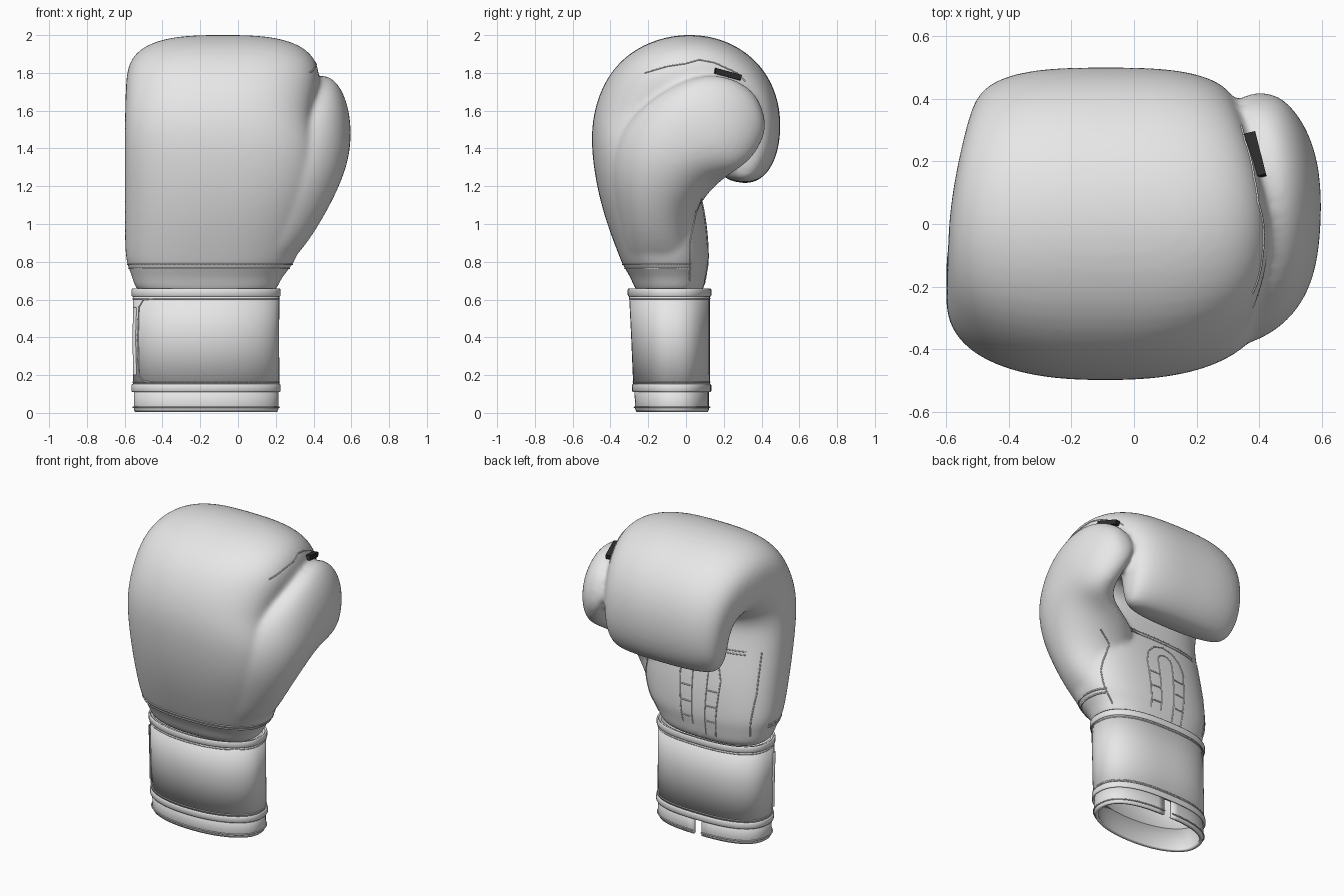
import bpy, bmesh, math
from mathutils import Vector
from mathutils.bvhtree import BVHTree

cube = bpy.data.objects.get("Cube")
if cube:
    bpy.data.objects.remove(cube, do_unlink=True)


def material(name, grey):
    m = bpy.data.materials.new(name)
    m.use_nodes = True
    m.diffuse_color = (grey, grey, grey, 1)
    m.node_tree.nodes["Principled BSDF"].inputs["Base Color"].default_value = (grey, grey, grey, 1)
    return m


LEATHER = material("pale grey leather", 0.8)
TAB = material("black webbing", 0.025)
LINING = material("white lining", 1.0)


def add_object(name, data, mat):
    ob = bpy.data.objects.new(name, data)
    bpy.context.collection.objects.link(ob)
    data.materials.append(mat)
    return ob


def finish(bm, name, mat, smooth=True):
    bmesh.ops.recalc_face_normals(bm, faces=bm.faces)
    for f in bm.faces:
        f.smooth = smooth
    me = bpy.data.meshes.new(name)
    bm.to_mesh(me)
    bm.free()
    return add_object(name, me, mat)


def section(oy, oz, iy, iz, xl, xr, outer=2.5, inner=2.6, sides=48, gap=0.0):
    """Rounded cross-section between an outer and an inner point."""
    mid = Vector(((xl + xr) / 2, (oy + iy) / 2, (oz + iz) / 2))
    half = Vector((0, (oy - iy) / 2, (oz - iz) / 2))
    pts = []
    for i in range(sides):
        t = i / (sides - 1) if gap else i / sides
        a = -math.pi / 2 + gap + t * (math.tau - 2 * gap)
        c, s = math.cos(a), math.sin(a)
        power = outer if s > 0 else inner
        u = math.copysign(abs(c) ** (2 / power), c)
        v = math.copysign(abs(s) ** (2 / power), s)
        pts.append(mid + half * v + Vector((u * (xr - xl) / 2, 0, 0)))
    return pts


def loft(bm, rings, cap=True, closed=True):
    loops = [[bm.verts.new(p) for p in r] for r in rings]
    n = len(loops[0])
    for a, b in zip(loops, loops[1:]):
        for i in range(n if closed else n - 1):
            j = (i + 1) % n
            bm.faces.new((a[i], a[j], b[j], b[i]))
    if cap:
        bm.faces.new(loops[0][::-1])
        bm.faces.new(loops[-1])


# Padded mitt: hand curling over into the fist, and thumb
HAND = [(-.26, .6, .09, .6, -.53, .2), (-.28, .7, .1, .7, -.555, .215),
        (-.33, .77, .115, .77, -.58, .28), (-.35, .82, .12, .82, -.598, .31),
        (-.42, 1, .11, 1, -.6, .37), (-.475, 1.2, .07, 1.2, -.6, .43),
        (-.505, 1.42, .03, 1.36, -.6, .43), (-.492, 1.6, .03, 1.42, -.6, .38),
        (-.42, 1.79, .05, 1.46, -.598, .4), (-.27, 1.94, .08, 1.48, -.595, .43),
        (-.04, 2.015, .1, 1.49, -.59, .435), (.19, 1.99, .13, 1.48, -.57, .405),
        (.37, 1.88, .15, 1.46, -.545, .365), (.475, 1.72, .16, 1.42, -.525, .34),
        (.508, 1.54, .16, 1.36, -.51, .33), (.488, 1.37, .17, 1.3, -.495, .32),
        (.43, 1.26, .2, 1.24, -.46, .3), (.35, 1.212, .27, 1.22, -.4, .25)]
THUMB = [(-.28, .72, .08, .72, -.1, .2), (-.33, .88, .04, .86, -.1, .35),
         (-.37, 1.05, .03, 1.01, -.1, .45), (-.41, 1.25, .08, 1.12, -.06, .53),
         (-.385, 1.46, .16, 1.21, -.02, .583), (-.23, 1.63, .23, 1.26, .27, .597),
         (-.05, 1.745, .29, 1.3, .32, .598), (.12, 1.8, .35, 1.35, .33, .572),
         (.28, 1.765, .4, 1.43, .33, .52), (.39, 1.67, .43, 1.52, .33, .455)]
bm = bmesh.new()
for s in HAND:
    if s[0] == HAND[0][0]:
        loft(bm, [section(*h, 2.4 if h[0] < -.4 or h[1] < 1.3 else 2.9) for h in HAND])
loft(bm, [section(*s, 2.1, 2.1) for s in THUMB])
mitt = finish(bm, "padded_mitt", LEATHER)
mod = mitt.modifiers.new("round", 'SUBSURF')
mod.levels = mod.render_levels = 2
mod = mitt.modifiers.new("merge", 'REMESH')
mod.mode, mod.voxel_size, mod.use_smooth_shade = 'VOXEL', 0.014, True
mod = mitt.modifiers.new("soften", 'SMOOTH')
mod.factor, mod.iterations = 0.5, 12
bpy.context.view_layer.update()
graph = bpy.context.evaluated_depsgraph_get()
skin = BVHTree.FromObject(mitt, graph)


def project(p, d):
    hit, normal, _, _ = skin.ray_cast(Vector(p), Vector(d))
    return (hit, normal) if hit else (None, None)


def seam(name, points, radius=0.004, cyclic=False):
    cu = bpy.data.curves.new(name, 'CURVE')
    cu.dimensions, cu.bevel_depth, cu.bevel_resolution = '3D', radius, 1
    sp = cu.splines.new('POLY')
    sp.points.add(len(points) - 1)
    for q, p in zip(sp.points, points):
        q.co = (*p, 1)
    sp.use_cyclic_u = cyclic
    return add_object(name, cu, LEATHER)


def skin_seam(name, path, place, d, steps=8):
    """Drop a flat path onto the mitt along direction d."""
    pts = []
    for a, b in zip(path, path[1:]):
        for i in range(steps):
            t = i / steps
            hit, _ = project(place(a[0] + (b[0] - a[0]) * t, a[1] + (b[1] - a[1]) * t), d)
            if hit:
                pts.append(hit)
    if len(pts) > 1:
        seam(name, pts)


def on_palm(x, z):
    return (x, .16, z)


def on_side(y, z):
    return (1, y, z)


PALM, SIDE = (0, -1, 0), (-1, 0, 0)
MID = -.17

# Double welt around the back and sides of the padding
for k, z in enumerate((.765, .787)):
    pts = []
    for i in range(67):
        a = math.radians(167 + 222 * i / 66)
        d = Vector((math.cos(a), math.sin(a) * .6, 0))
        hit, _ = project(Vector((-.15, -.1, z)) + d * 2, -d)
        if hit:
            pts.append(hit)
    seam(f"base_welt_{k}", pts, .005)

# Seams on the thumb side, the palm and around the palm opening
skin_seam("thumb_seam", [(.02, .7), (.02, .9), (.05, 1.05), (.09, 1.15)], on_side, SIDE)
skin_seam("knuckle_seam", [(-.22, 1.8), (-.1, 1.835), (0, 1.85), (.07, 1.87),
                           (.15, 1.855), (.27, 1.8), (.32, 1.75)], on_side, SIDE)
skin_seam("palm_edge_seam", [(-.5, .72), (-.53, 1), (-.53, 1.3)], on_palm, PALM)
for z in (1.235, 1.255):
    skin_seam("palm_top_seam", [(-.45, z), (.15, z)], on_palm, PALM)
for k, w in enumerate((.055, .145)):
    top = 1.14 + k * .06
    arch = [(MID - w * .8, .68), (MID - w, top - w)]
    arch += [(MID - w * math.cos(a * math.pi / 6), top - w + w * math.sin(a * math.pi / 6)) for a in range(1, 6)]
    arch += [(MID + w, top - w), (MID + w * .8, .68)]
    skin_seam(f"palm_arch_{k}", arch, on_palm, PALM)
for s in (-1, 1):
    for k in range(3):
        z = .78 + k * .1
        skin_seam(f"palm_rung_{s}_{k}", [(MID + s * .055, z), (MID + s * .14, z)], on_palm, PALM)

# White lining showing in the palm opening
bm = bmesh.new()
rows = []
for i in range(17):
    t = i / 16
    w = .012 + .035 * t if t < .8 else .04 * math.sqrt(max(0, 1 - ((t - .8) / .2) ** 2)) + .002
    row = [project(on_palm(MID + w * s, .66 + .46 * t), PALM)[0] for s in (-1, 0, 1)]
    rows.append([bm.verts.new(p + Vector((0, .004, 0))) for p in row])
for a, b in zip(rows, rows[1:]):
    for i in (0, 1):
        bm.faces.new((a[i + 1], a[i], b[i], b[i + 1]))
finish(bm, "palm_opening", LINING)

# Vent eyelets on the palm and thumb
for k, (x, z) in enumerate([(-.1, 1.21), (0, 1.21), (.1, 1.21), (.3, 1.07), (.32, 1.15)]):
    hit, normal = project(on_palm(x, z), PALM)
    if hit:
        bm = bmesh.new()
        bmesh.ops.create_circle(bm, cap_ends=True, segments=12, radius=.009)
        eyelet = finish(bm, f"vent_eyelet_{k}", LEATHER, False)
        eyelet.location = hit + normal * .004
        eyelet.rotation_euler = normal.to_track_quat('Z', 'Y').to_euler()

# Webbing tab tying the thumb to the fist
bm = bmesh.new()
bmesh.ops.create_cube(bm, size=1)
tab = finish(bm, "thumb_tab", TAB, False)
tab.scale, tab.location = (.04, .145, .03), (.385, .22, 1.793)
tab.rotation_euler = (-.25, 0, .25)


CUFF_FRONT = 2.1


def cuff_ring(z, grow=0.0, gap=0.0):
    t = z / .66
    return section(-.268 - .03 * t - grow, z, .122 + grow, z, -.552 - grow, .214 + grow, CUFF_FRONT, 2.6, 72, gap)


def tube(name, profile, thickness, gap=0.0):
    bm = bmesh.new()
    loft(bm, [cuff_ring(z, g, gap) for z, g in profile], False, not gap)
    ob = finish(bm, name, LEATHER)
    mod = ob.modifiers.new("thickness", 'SOLIDIFY')
    mod.thickness, mod.offset = thickness, -1
    bpy.context.view_layer.objects.active = ob
    ob.select_set(True)
    bpy.ops.object.shade_smooth_by_angle(angle=math.radians(40))
    ob.select_set(False)


# Cuff: split inner sleeve, wrapped strap and its bound edges
tube("inner_sleeve", [(.005, -.006), (.02, 0), (.16, 0)], .02, .035)
tube("wrist_strap", [(.12, .005), (.4, .004), (.65, .005)], .02)
for name, z in (("strap_lower_binding", .11), ("strap_upper_binding", .615)):
    tube(name, [(z, .008), (z + .006, .012), (z + .037, .012), (z + .043, .008)], .012)
for k, z in enumerate((.03, .163, .605)):
    gap = .035 if k == 0 else 0
    seam(f"cuff_stitch_{k}", cuff_ring(z, .004, gap), .004, not gap)

# Overlapping flap end of the strap, at the pinky edge
flap = [(-.44, .605), (-.5, .6), (-.525, .56), (-.53, .4), (-.525, .2), (-.5, .165), (-.44, .163)]


def on_cuff(x, z):
    u = abs((x + .169) / .387)
    depth = (1 - u ** CUFF_FRONT) ** (1 / CUFF_FRONT)
    return (x, -.076 - .015 * z / .66 - (.199 + .015 * z / .66) * depth, z)


seam("flap_stitch", [on_cuff(x, z) for x, z in flap], .004)
seam("flap_binding", [on_cuff(x - .018, z) for x, z in flap[2:5]], .012)
